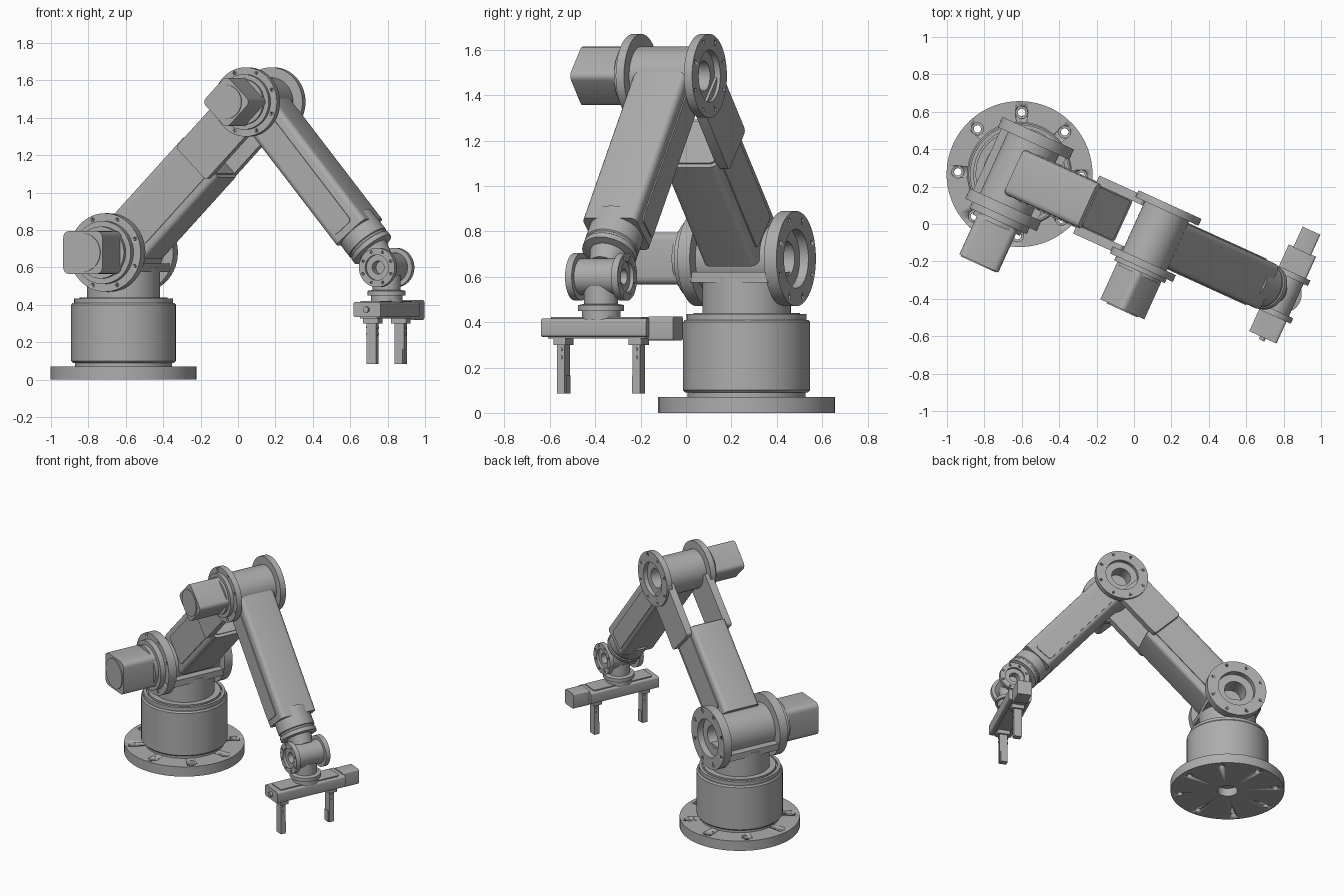
import bpy, bmesh, math
from mathutils import Matrix, Vector

if "Cube" in bpy.data.objects:
    bpy.data.objects.remove(bpy.data.objects["Cube"], do_unlink=True)

GREY = (0.42, 0.42, 0.42, 1)
metal = bpy.data.materials.new("plain grey metal")
metal.use_nodes = True
metal.diffuse_color = GREY
metal.node_tree.nodes["Principled BSDF"].inputs["Base Color"].default_value = GREY


def T(x, y, z):
    return Matrix.Translation((x, y, z))


def R(deg, axis):
    return Matrix.Rotation(math.radians(deg), 4, axis)


def finish(name, bm, matrix):
    bmesh.ops.recalc_face_normals(bm, faces=bm.faces)
    mesh = bpy.data.meshes.new(name)
    bm.to_mesh(mesh)
    bm.free()
    obj = bpy.data.objects.new(name, mesh)
    bpy.context.collection.objects.link(obj)
    obj.matrix_world = matrix
    mesh.materials.append(metal)
    smooth(obj)
    return obj


def activate(obj):
    bpy.ops.object.select_all(action='DESELECT')
    obj.select_set(True)
    bpy.context.view_layer.objects.active = obj


def smooth(obj):
    activate(obj)
    bpy.ops.object.shade_smooth_by_angle(angle=math.radians(30))


def lathe(name, profile, matrix, steps=64):
    """Spin (radius, height) points around local z."""
    bm = bmesh.new()
    verts = [bm.verts.new((r, 0, h)) for r, h in profile]
    edges = [bm.edges.new(pair) for pair in zip(verts, verts[1:])]
    bmesh.ops.spin(bm, geom=verts + edges, cent=(0, 0, 0), axis=(0, 0, 1),
                   angle=2 * math.pi, steps=steps)
    bmesh.ops.remove_doubles(bm, verts=bm.verts, dist=1e-5)
    return finish(name, bm, matrix)


def box(name, lo, hi, matrix, bevel=0, axis=None, segments=4):
    """Box between two corners; rounds edges along one axis, or all."""
    bm = bmesh.new()
    lo, hi = Vector(lo), Vector(hi)
    size = hi - lo
    bmesh.ops.create_cube(bm, size=1, matrix=Matrix.Translation((lo + hi) / 2)
                          @ Matrix.Diagonal((*size, 1)))
    if bevel:
        edges = [e for e in bm.edges if axis is None or
                 abs((e.verts[0].co - e.verts[1].co)[axis]) > 1e-4]
        bmesh.ops.bevel(bm, geom=edges, offset=bevel, segments=segments,
                        profile=0.5, affect='EDGES')
    return finish(name, bm, matrix)


def drill(obj, count, ring, radius, z0, z1, matrix):
    """Cut a ring of round holes, then remove the cutter."""
    bm = bmesh.new()
    for i in range(count):
        spot = R(360 * (i + 0.5) / count, 'Z') @ T(ring, 0, (z0 + z1) / 2)
        bmesh.ops.create_cone(bm, cap_ends=True, segments=16, radius1=radius,
                              radius2=radius, depth=z1 - z0, matrix=spot)
    cutter = finish("hole_cutter", bm, matrix)
    cutter.hide_render = True
    mod = obj.modifiers.new("holes", 'BOOLEAN')
    mod.operation, mod.object, mod.solver = 'DIFFERENCE', cutter, 'EXACT'
    activate(obj)
    bpy.ops.object.modifier_apply(modifier=mod.name)
    bpy.data.objects.remove(cutter, do_unlink=True)


# Frames: x runs along each link, y along the joint axes
arm = T(-0.612, 0.267, 0) @ R(-24.5, 'Z')
shoulder = arm @ T(0, 0, 0.68)
elbow = arm @ T(0.8, 0, 1.485)
wrist = arm @ T(1.546, 0, 0.6)
upper = shoulder @ R(-45.2, 'Y')
fore = elbow @ R(49.9, 'Y')
sideways = R(-90, 'X')
along = R(90, 'Y')

# Base plate, drum and turntable neck
base = lathe("base_plate", [(0.07, 0), (0.39, 0), (0.39, 0.07), (0.07, 0.07), (0.07, 0)], arm)
drill(base, 8, 0.33, 0.02, -0.1, 0.2, arm)
drill(base, 8, 0.33, 0.033, 0.045, 0.2, arm)
lathe("base_drum", [(0, 0.06), (0.26, 0.06), (0.26, 0.09), (0.27, 0.09), (0.28, 0.1),
                    (0.28, 0.4), (0.272, 0.41), (0.265, 0.41), (0.265, 0.435),
                    (0.245, 0.435), (0.245, 0.42), (0.235, 0.42), (0.235, 0.44),
                    (0.195, 0.44), (0.195, 0.6), (0, 0.6)], arm)
box("shoulder_saddle", (-0.19, -0.19, 0.575), (0.19, 0.19, 0.62), arm, 0.015, 2)


def joint(name, rim, inner, outer, barrel, matrix):
    """Barrel with two bolted flanges, open bore at the back, seat at the front."""
    step = outer - inner
    m = matrix @ sideways
    obj = lathe(name, [
        (0, -outer - step), (rim * 0.66, -outer - step), (rim * 0.66, -outer - step * 0.6),
        (rim * 0.8, -outer - step * 0.6), (rim * 0.8, -outer), (rim, -outer), (rim, -inner),
        (barrel, -inner), (barrel, inner), (rim, inner), (rim, outer),
        (rim * 0.62, outer), (rim * 0.62, outer - step * 0.7), (rim * 0.36, outer - step * 0.7),
        (rim * 0.36, inner * 0.4), (0, inner * 0.4)], m)
    drill(obj, 8, rim * 0.87, rim * 0.045, outer - step * 0.5, outer + step, m)
    drill(obj, 8, rim * 0.9, rim * 0.045, -outer - step, -outer + step * 0.5, m)


def motor(name, half, front, back, matrix):
    box(name, (-half, front, -half), (half, back, half), matrix, half * 0.3, 1)
    lathe(name + "_cap", [(0, 0), (half * 0.9, 0), (half * 0.9, -0.006), (0, -0.006)],
          matrix @ T(0, front, 0) @ sideways)


# Shoulder and elbow joints with their motors
joint("shoulder_joint", 0.21, 0.18, 0.24, 0.15, shoulder)
motor("shoulder_motor", 0.115, -0.525, -0.28, shoulder)
joint("elbow_joint", 0.185, 0.145, 0.185, 0.13, elbow)
motor("elbow_motor", 0.1, -0.43, -0.21, elbow @ R(-45.2, 'Y'))

# Upper arm with fork plates reaching the elbow
box("upper_arm", (0.1, -0.13, -0.15), (0.716, 0.13, 0.15), upper, 0.03, 0)
box("upper_arm_end_cover", (0.71, -0.115, -0.13), (0.724, 0.115, 0.13), upper, 0.02, 0)
for side, s in (("left", 1), ("right", -1)):
    lo, hi = sorted((s * 0.12, s * 0.17))
    box(side + "_fork_plate", (0.67, lo, -0.125), (1.05, hi, 0.125), upper, 0.02, 1)
    lo, hi = sorted((s * 0.12, s * 0.136))
    box(side + "_upper_arm_panel", (0.16, lo, -0.1), (0.69, hi, 0.1), upper, 0.02, 1)

# Forearm, side panels and wrist collar
box("forearm", (0.07, -0.13, -0.11), (0.91, 0.13, 0.11), fore, 0.03, 0)
for side, s in (("left", 1), ("right", -1)):
    lo, hi = sorted((s * 0.12, s * 0.136))
    box(side + "_forearm_panel", (0.14, lo, -0.08), (0.87, hi, 0.05), fore, 0.02, 1)
lathe("wrist_collar", [(0, 0.85), (0.122, 0.85), (0.122, 0.985), (0.116, 0.99),
                       (0.116, 1.0), (0.122, 1.005), (0.122, 1.03), (0.085, 1.035),
                       (0.07, 1.1), (0, 1.1)], fore @ along)

# Wrist joint: short barrel with an open bore at both ends
w = wrist @ sideways
half_profile = [(0, 0.06), (0.035, 0.06), (0.035, 0.11), (0.068, 0.11), (0.068, 0.127),
                (0.105, 0.127), (0.105, 0.095), (0.08, 0.095)]
wrist_joint = lathe("wrist_joint", half_profile + [(r, -h) for r, h in reversed(half_profile)], w)
drill(wrist_joint, 8, 0.088, 0.007, 0.112, 0.14, w)
drill(wrist_joint, 8, 0.088, 0.007, -0.14, -0.112, w)

# Tool mount and gripper
lathe("tool_mount", [(0, -0.04), (0.075, -0.04), (0.075, -0.12), (0.102, -0.125),
                     (0.102, -0.15), (0.085, -0.15), (0.085, -0.19), (0, -0.19)], wrist)
box("gripper_body", (-0.08, -0.255, -0.265), (0.08, 0.255, -0.185), wrist, 0.012, 1)
box("gripper_top_cover", (-0.06, -0.22, -0.19), (0.06, 0.22, -0.178), wrist, 0.015, 2)
box("gripper_rail", (-0.05, -0.235, -0.272), (0.05, 0.235, -0.26), wrist)
box("gripper_motor", (-0.052, 0.25, -0.28), (0.052, 0.372, -0.175), wrist, 0.01, 1)
lathe("gripper_end_knob", [(0, -0.272), (0.016, -0.272), (0.016, -0.25), (0, -0.25)],
      wrist @ T(0, 0, -0.225) @ sideways, 24)
for side, s in (("left", 1), ("right", -1)):
    f = wrist @ T(0, s * 0.182, 0)
    box(side + "_finger_carriage", (-0.045, -0.03, -0.3), (0.045, 0.03, -0.265), f, 0.004, 2)
    box(side + "_finger", (-0.028, -0.018, -0.515), (0.028, 0.018, -0.295), f)
    lo, hi = sorted((-s * 0.015, -s * 0.023))
    box(side + "_finger_pad", (-0.022, lo, -0.515), (0.022, hi, -0.435), f)
    for z in (-0.32, -0.355):
        lathe(side + "_finger_bolt", [(0, -0.034), (0.008, -0.034), (0.008, 0.034), (0, 0.034)],
              f @ T(0, 0, z) @ along, 16)
